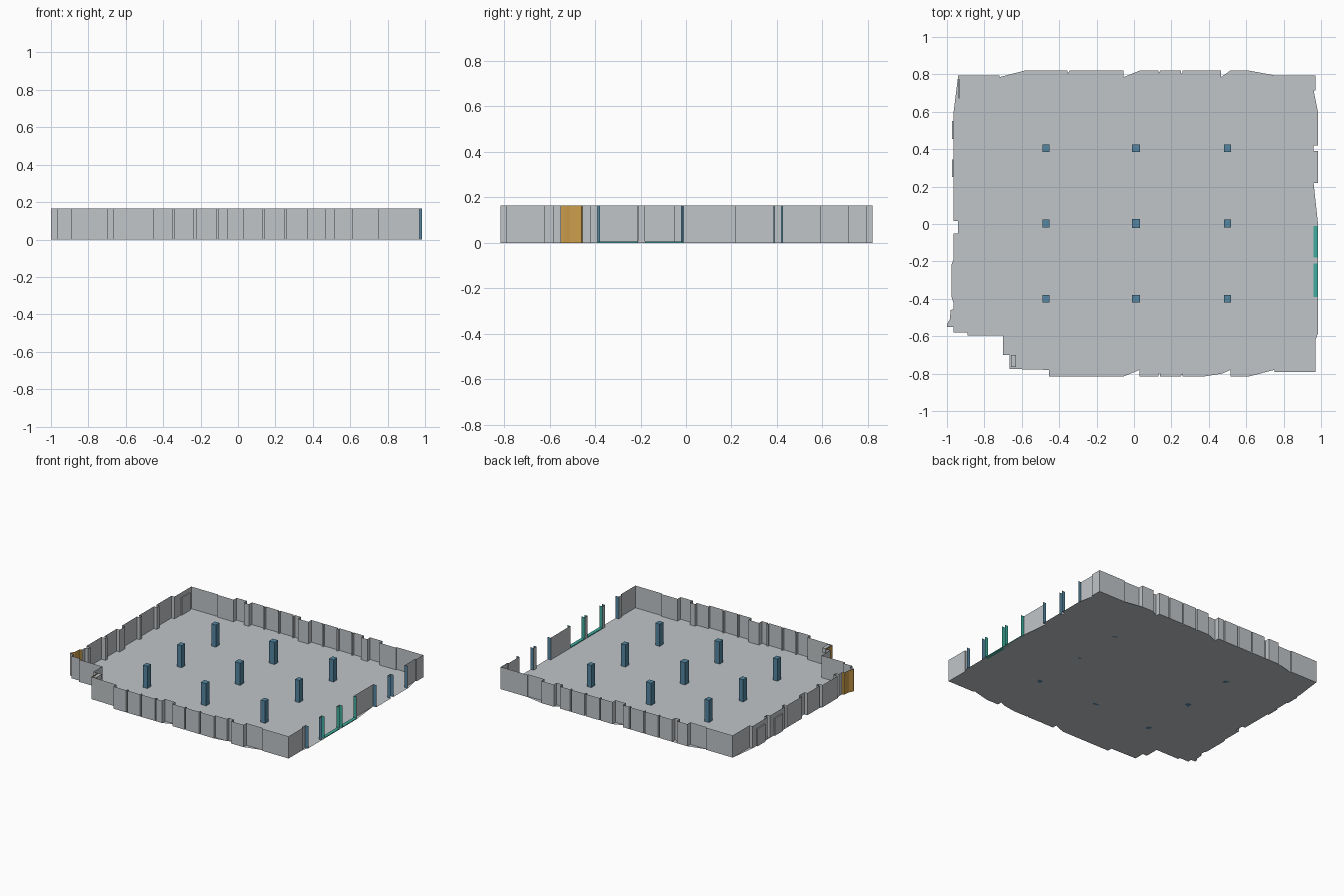
import bpy, bmesh

if "Cube" in bpy.data.objects:
    bpy.data.objects.remove(bpy.data.objects["Cube"])

H = 0.165  # wall and pillar height


def material(name, rgb):
    m = bpy.data.materials.new(name)
    m.diffuse_color = (*rgb, 1)
    m.use_nodes = True
    m.node_tree.nodes["Principled BSDF"].inputs["Base Color"].default_value = m.diffuse_color
    return m


GREY = material("light grey", (0.53, 0.56, 0.58))
BLUE = material("steel blue", (0.09, 0.24, 0.36))
TEAL = material("teal", (0.05, 0.42, 0.34))
OCHRE = material("ochre", (0.60, 0.34, 0.07))


def finish(name, bm, mats):
    me = bpy.data.meshes.new(name)
    bm.to_mesh(me)
    bm.free()
    for m in mats:
        me.materials.append(m)
    ob = bpy.data.objects.new(name, me)
    bpy.context.collection.objects.link(ob)
    return ob


def box(name, x0, x1, y0, y1, z0, z1, mat):
    bm = bmesh.new()
    bmesh.ops.create_cube(bm, size=1)
    for v in bm.verts:
        v.co = ((x0 + x1) / 2 + v.co.x * (x1 - x0),
                (y0 + y1) / 2 + v.co.y * (y1 - y0),
                (z0 + z1) / 2 + v.co.z * (z1 - z0))
    return finish(name, bm, [mat])


def bay(a, b, base, out, notches=()):
    """Projecting bay from a to b with narrow notches, as (along, across) points."""
    pts = [(a, base), (a, out)]
    d = 0.005 if b > a else -0.005
    for n in notches:
        inner = out + (base - out) * 0.45
        pts += [(n - d, out), (n - d, inner), (n + d, inner), (n + d, out)]
    return pts + [(b, out), (b, base)]


def swap(points):
    return [(y, x) for x, y in points]


# Room outline, counter-clockwise from the front left corner
front = ([(-0.665, -0.70), (-0.665, -0.775)]
         + bay(-0.455, -0.055, -0.78, -0.815, (-0.345, -0.23, -0.11))
         + [(0.03, -0.78), (0.03, -0.815), (0.13, -0.815), (0.13, -0.80), (0.14, -0.80),
            (0.14, -0.815), (0.25, -0.815), (0.25, -0.80), (0.26, -0.80), (0.26, -0.815),
            (0.375, -0.815), (0.375, -0.80), (0.47, -0.80), (0.47, -0.78)]
         + bay(0.515, 0.615, -0.78, -0.815)
         + [(0.75, -0.78), (0.75, -0.79), (0.97, -0.79), (0.97, -0.62), (0.96, -0.62)])
openings = [(-0.58, -0.42), (-0.39, -0.21), (-0.18, -0.01), (0.22, 0.39), (0.42, 0.59)]
right = [p for a, b in openings for p in swap(bay(a, b, 0.96, 0.985))]
back = ([(0.96, 0.715), (0.97, 0.715), (0.97, 0.795), (0.75, 0.795), (0.75, 0.785)]
        + bay(0.615, 0.515, 0.785, 0.82)
        + bay(0.465, 0.03, 0.785, 0.82, (0.375, 0.255, 0.135))
        + bay(-0.055, -0.46, 0.785, 0.82, (-0.11, -0.23, -0.35))
        + bay(-0.50, -0.585, 0.785, 0.82)
        + [(-0.72, 0.785), (-0.72, 0.793), (-0.94, 0.793)])
left = []
for a, b, out in ((0.595, 0.42, -0.965), (0.39, 0.215, -0.965), (0.19, 0.015, -0.965),
                  (-0.05, -0.19, -0.965), (-0.215, -0.39, -0.975)):
    left += swap(bay(a, b, -0.94, out))
left += [(-0.94, -0.42), (-0.965, -0.42), (-0.965, -0.455), (-0.98, -0.46), (-0.985, -0.51),
         (-1.0, -0.535), (-1.0, -0.55), (-0.965, -0.55), (-0.965, -0.58), (-0.89, -0.58),
         (-0.89, -0.597), (-0.70, -0.597), (-0.70, -0.70)]
outline = front + right + back + left

# Floor
bm = bmesh.new()
bm.faces.new([bm.verts.new((x, y, 0)) for x, y in outline])
bmesh.ops.triangulate(bm, faces=bm.faces[:])
finish("floor", bm, [GREY])

# Walls: thin sheets along the outline, left open at the right-hand bays
bm = bmesh.new()
low = [bm.verts.new((x, y, 0)) for x, y in outline]
high = [bm.verts.new((x, y, H)) for x, y in outline]
for i, (x, y) in enumerate(outline):
    j = (i + 1) % len(outline)
    mx, my = (x + outline[j][0]) / 2, (y + outline[j][1]) / 2
    if mx > 0.98:
        continue
    f = bm.faces.new((low[i], low[j], high[j], high[i]))
    # Opening sides and the two ochre panels
    if 0.971 < mx < 0.98:
        f.material_index = 2 if -0.40 < my < 0 else 1
    elif mx < -0.97 and -0.548 < my < -0.455:
        f.material_index = 3
    elif abs(mx + 0.665) < 0.002 and -0.78 < my < -0.70:
        f.material_index = 3
finish("walls", bm, [GREY, BLUE, TEAL, OCHRE])

# Teal sills in two of the openings
for a, b in openings[1:3]:
    box("sill", 0.96, 0.985, a, b, 0.0, 0.006, TEAL)

# Door panels on the left wall, and the lintel of the front corner entrance
for a, b in ((0.25, 0.345), (0.455, 0.55)):
    box("door_panel", -0.974, -0.966, a, b, 0.0, 0.13, GREY)
box("inner_panel", -0.939, -0.932, 0.67, 0.775, 0.0, 0.13, GREY)
box("entrance_lintel", -0.658, -0.632, -0.765, -0.70, 0.13, H, GREY)

# Pillars in a three by three grid, stoutest in the middle column
for x, w in ((-0.47, 0.036), (0.01, 0.044), (0.50, 0.036)):
    for y in (-0.40, 0.003, 0.405):
        d = 0.048 if x == 0.01 and y == 0.003 else 0.042
        box("pillar", x - w / 2, x + w / 2, y - d / 2, y + d / 2, 0.0, H, BLUE)
